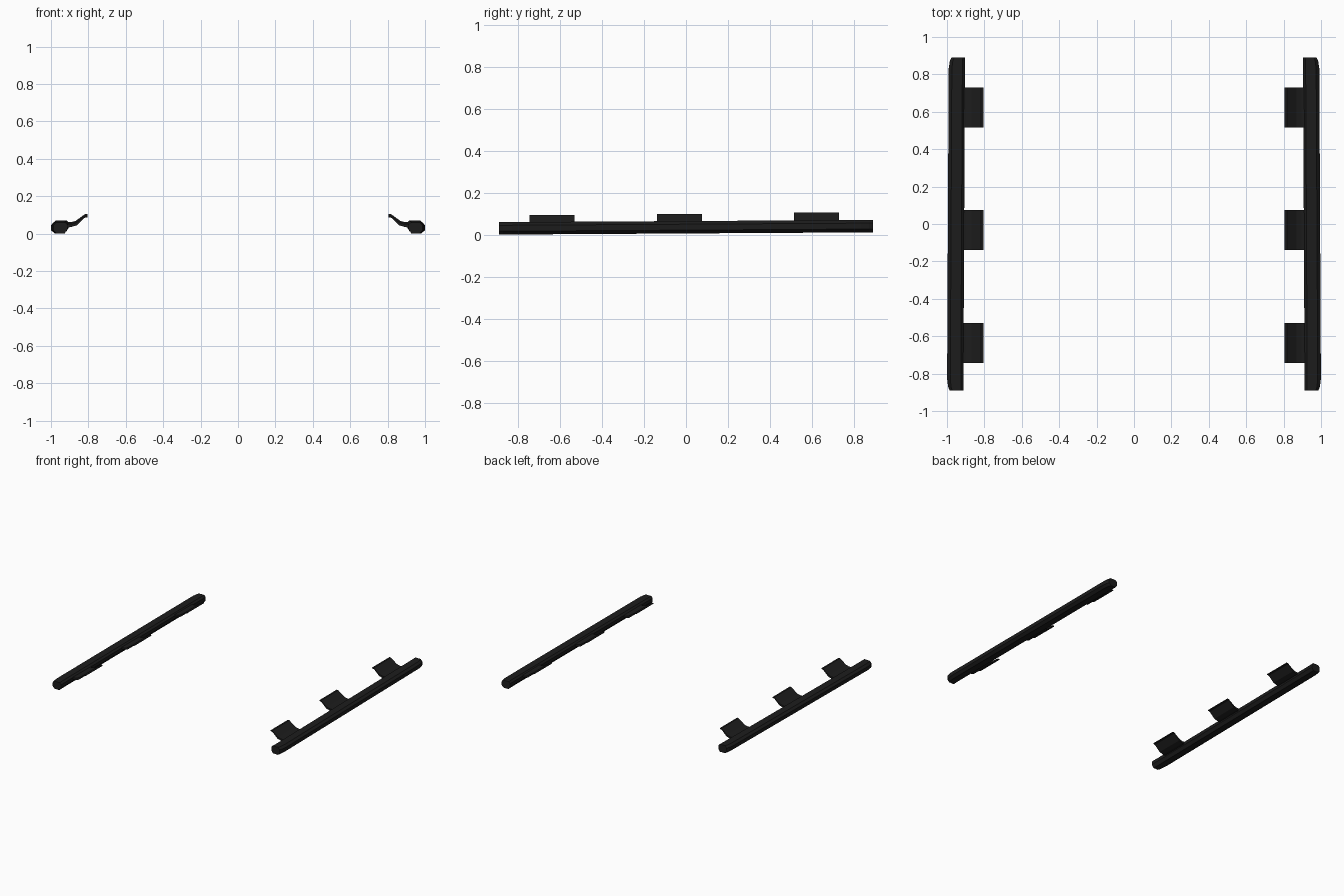
import bpy, bmesh

if "Cube" in bpy.data.objects:
    bpy.data.objects.remove(bpy.data.objects["Cube"])

black = bpy.data.materials.new("black_coating")
black.diffuse_color = (0.012, 0.012, 0.012, 1)
black.use_nodes = True
black.node_tree.nodes["Principled BSDF"].inputs["Base Color"].default_value = black.diffuse_color


def loft(name, sections, smooth=False):
    """Skin a list of equal-length closed rings, cap the ends, mirror across x."""
    bm = bmesh.new()
    rings = [[bm.verts.new(p) for p in s] for s in sections]
    n = len(rings[0])
    for a, b in zip(rings, rings[1:]):
        for i in range(n):
            j = (i + 1) % n
            bm.faces.new((a[i], a[j], b[j], b[i]))
    bm.faces.new(rings[0])
    bm.faces.new(rings[-1])
    bmesh.ops.recalc_face_normals(bm, faces=bm.faces)
    mesh = bpy.data.meshes.new(name)
    bm.to_mesh(mesh)
    bm.free()
    obj = bpy.data.objects.new(name, mesh)
    bpy.context.collection.objects.link(obj)
    mesh.materials.append(black)
    mod = obj.modifiers.new("other_side", 'MIRROR')
    mod.use_mirror_merge = False
    if smooth:
        bpy.context.view_layer.objects.active = obj
        obj.select_set(True)
        bpy.ops.object.shade_smooth_by_angle(angle=0.5)
        obj.select_set(False)


def place(profile, y):
    """Boards rise slightly and draw inward towards the back."""
    return [(x - 0.005 * y, y, z + 0.006 * y) for x, z in profile]


# Step rail: chamfered section with rounded outer ends
RAIL = [(0.908, 0.028), (0.925, 0.006), (0.975, 0.006), (0.995, 0.022),
        (0.995, 0.050), (0.978, 0.065), (0.922, 0.065), (0.908, 0.052)]


def rail_section(y, inset):
    ring = [(x - inset * max(0, (x - 0.908) / 0.087), z) for x, z in RAIL]
    return place(ring, y)


loft("step_rail", [rail_section(y, inset) for y, inset in
                   [(-0.89, 0.014), (-0.872, 0.006), (-0.83, 0.0), (0.0, 0.0),
                    (0.83, 0.0), (0.872, 0.006), (0.89, 0.014)]])

# Mounting brackets: bent plates reaching in and up from the rail
PLATE = [(0.93, 0.036), (0.895, 0.040), (0.863, 0.049), (0.820, 0.090), (0.804, 0.093),
         (0.804, 0.099), (0.817, 0.099), (0.868, 0.062), (0.895, 0.055), (0.93, 0.055)]
for label, y in (("front", -0.637), ("middle", -0.032), ("rear", 0.622)):
    tilt = 0.009 * y
    loft(label + "_bracket", [[(x, y + d, z + tilt) for x, z in PLATE]
                              for d in (-0.107, 0.107)])
